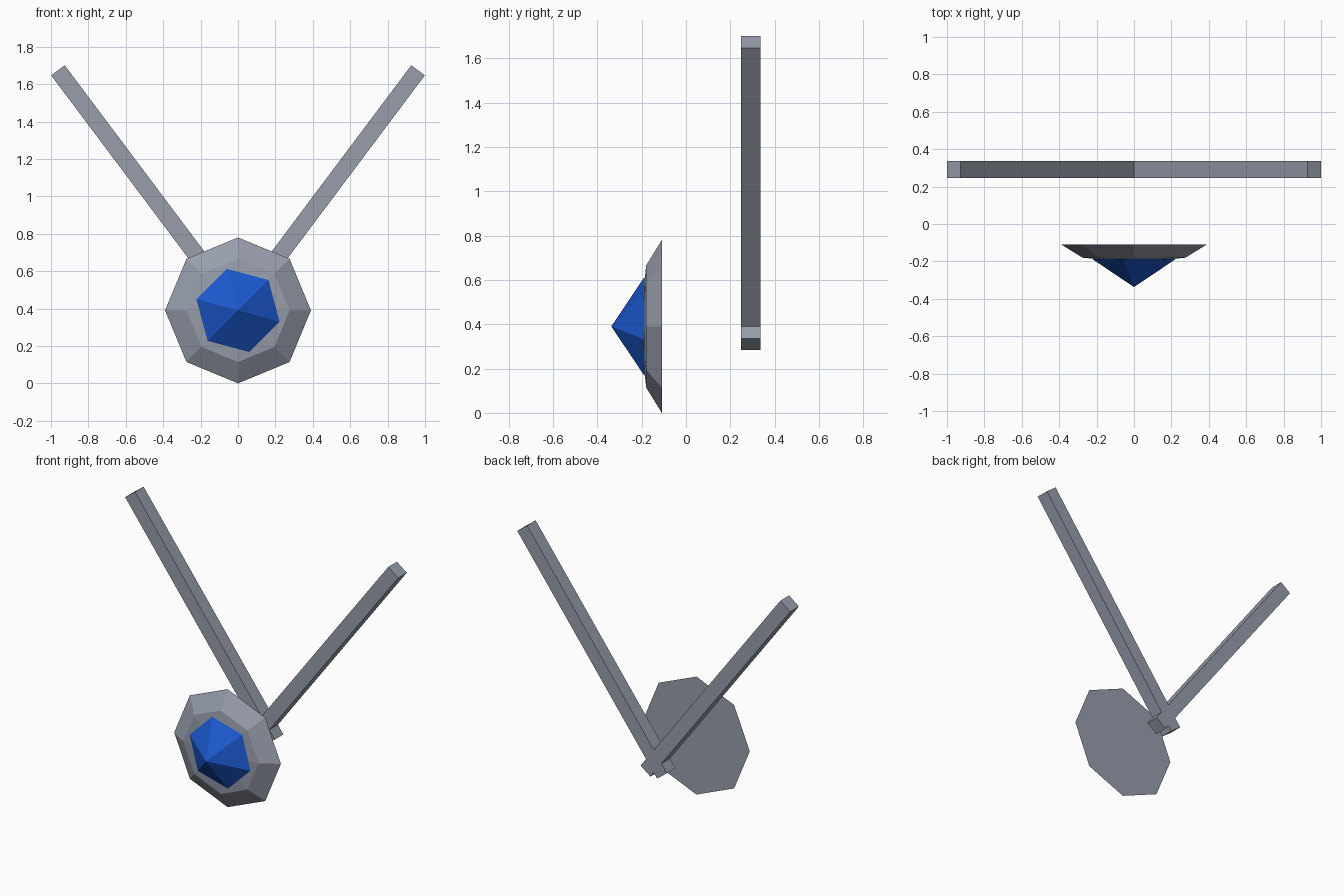
import bpy, bmesh, math
from mathutils import Matrix

if "Cube" in bpy.data.objects:
    bpy.data.objects.remove(bpy.data.objects["Cube"])

CENTRE_Z = 0.39


def material(name, colour):
    mat = bpy.data.materials.new(name)
    mat.diffuse_color = (*colour, 1)
    mat.use_nodes = True
    mat.node_tree.nodes["Principled BSDF"].inputs["Base Color"].default_value = mat.diffuse_color
    return mat


STEEL = material("steel", (0.31, 0.34, 0.41))
BLUE = material("blue", (0.011, 0.1, 0.62))


def make_object(name, bm, mat):
    bmesh.ops.recalc_face_normals(bm, faces=bm.faces[:])
    mesh = bpy.data.meshes.new(name)
    bm.to_mesh(mesh)
    bm.free()
    mesh.materials.append(mat)
    obj = bpy.data.objects.new(name, mesh)
    bpy.context.collection.objects.link(obj)
    return obj


def faceted_dome(name, mat, sides, rings, tip_y, start_angle):
    """Rings of (radius, y) around the y axis, closed flat behind and pointed in front."""
    bm = bmesh.new()
    loops = []
    for radius, y in rings:
        loop = []
        for i in range(sides):
            a = start_angle + math.tau * i / sides
            loop.append(bm.verts.new((radius * math.cos(a), y, CENTRE_Z + radius * math.sin(a))))
        loops.append(loop)
    bm.faces.new(loops[0])
    tip = bm.verts.new((0, tip_y, CENTRE_Z))
    for i in range(sides):
        j = (i + 1) % sides
        for a, b in zip(loops, loops[1:]):
            bm.faces.new((a[i], a[j], b[j], b[i]))
        bm.faces.new((loops[-1][i], loops[-1][j], tip))
    return make_object(name, bm, mat)


def strap(name, side):
    """Square bar leaning outwards, crossing the other one behind the pendant."""
    bm = bmesh.new()
    lean = Matrix.Rotation(side * math.atan2(3, 4), 4, 'Y')
    place = Matrix.Translation((0, 0.292, CENTRE_Z)) @ lean
    place = place @ Matrix.Translation((0, 0, 0.752)) @ Matrix.Diagonal((0.09, 0.09, 1.705, 1))
    bmesh.ops.create_cube(bm, size=1, matrix=place)
    return make_object(name, bm, STEEL)


# Octagonal setting: half of a flattened low-poly sphere
R, DEPTH, BACK = 0.39, 0.1, -0.109
s = math.sqrt(0.5)
faceted_dome("setting", STEEL, 8, [(R, BACK), (R * s, BACK - DEPTH * s)], BACK - DEPTH, 0)

# Six-sided pointed gem
faceted_dome("gem", BLUE, 6, [(0.23, -0.188)], -0.337, math.radians(45))

# Two straps
strap("left_strap", -1)
strap("right_strap", 1)
